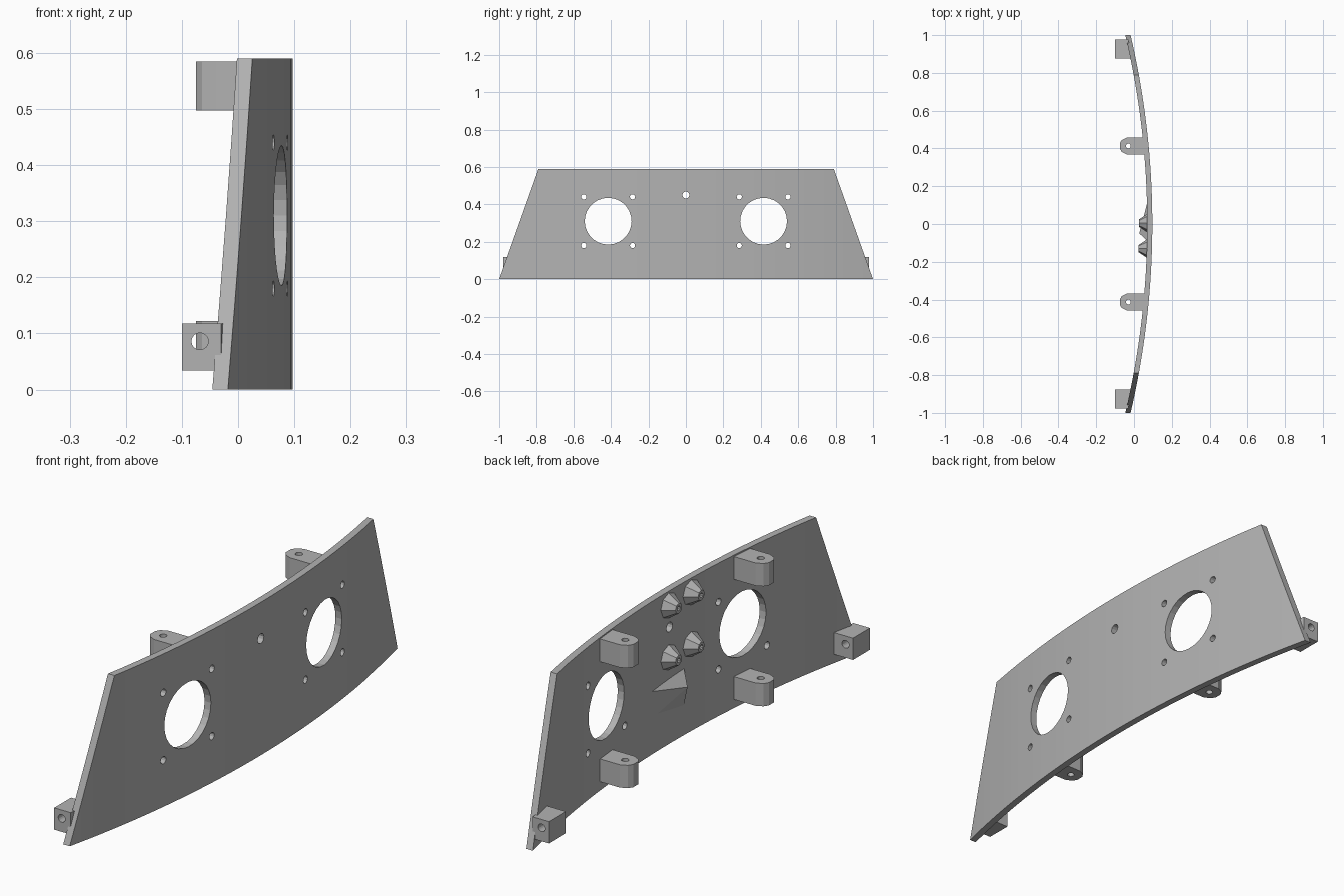
import bpy, bmesh, math
from mathutils import Matrix, Vector

if "Cube" in bpy.data.objects:
    bpy.data.objects.remove(bpy.data.objects["Cube"])

grey = bpy.data.materials.new("plain grey")
grey.use_nodes = True
COLOUR = (0.45, 0.45, 0.45, 1)
grey.diffuse_color = COLOUR
grey.node_tree.nodes["Principled BSDF"].inputs["Base Color"].default_value = COLOUR

RADIUS, CREST, THICK, HEIGHT = 4.4, 0.097, 0.027, 0.59
TURN = {"X": Matrix.Rotation(math.pi / 2, 4, "Y"),
        "Y": Matrix.Rotation(math.pi / 2, 4, "X"),
        "Z": Matrix.Identity(4)}


def arc_x(y, inset=0.0):
    """x of the curved panel at y, inset from its outer face."""
    r = RADIUS - inset
    return CREST - RADIUS + math.sqrt(r * r - y * y)


def make(name, bm):
    bmesh.ops.recalc_face_normals(bm, faces=bm.faces)
    mesh = bpy.data.meshes.new(name)
    bm.to_mesh(mesh)
    bm.free()
    mesh.materials.append(grey)
    obj = bpy.data.objects.new(name, mesh)
    bpy.context.collection.objects.link(obj)
    return obj


def cylinder(bm, centre, axis, r1, r2, depth, sides=16):
    bmesh.ops.create_cone(bm, cap_ends=True, segments=sides, radius1=r1, radius2=r2,
                          depth=depth, matrix=Matrix.Translation(centre) @ TURN[axis])


def prism(outline, z0, z1):
    bm = bmesh.new()
    face = bm.faces.new([bm.verts.new((x, y, z0)) for x, y in outline])
    new = bmesh.ops.extrude_face_region(bm, geom=[face])["geom"]
    bmesh.ops.translate(bm, vec=(0, 0, z1 - z0),
                        verts=[v for v in new if isinstance(v, bmesh.types.BMVert)])
    return bm


def drill(obj, holes):
    """Cut round holes: (centre, axis, radius, depth, sides)."""
    bm = bmesh.new()
    for centre, axis, r, depth, sides in holes:
        cylinder(bm, centre, axis, r, r, depth, sides)
    cutter = make("hole_cutter", bm)
    cutter.hide_render = True
    mod = obj.modifiers.new("holes", "BOOLEAN")
    mod.operation, mod.solver, mod.object = "DIFFERENCE", "EXACT", cutter
    bpy.context.view_layer.objects.active = obj
    bpy.ops.object.modifier_apply(modifier=mod.name)
    bpy.data.objects.remove(cutter)


# Curved panel, its ends trimmed by sloping planes
ys = [-1.05 + 2.1 * i / 40 for i in range(41)]
outline = [(arc_x(y), y) for y in ys] + [(arc_x(y, THICK), y) for y in reversed(ys)]
bm = prism(outline, 0, HEIGHT)
for side in (-1, 1):
    cut = bmesh.ops.bisect_plane(bm, geom=bm.verts[:] + bm.edges[:] + bm.faces[:],
                                 plane_co=(0, side, 0), plane_no=(0, side * HEIGHT, 0.21),
                                 clear_outer=True)["geom_cut"]
    bmesh.ops.holes_fill(bm, edges=[e for e in cut if isinstance(e, bmesh.types.BMEdge)])
panel = make("curved_panel", bm)

# Two large openings with four screw holes each, and a small centre hole
holes = [(Vector((0.08, 0, 0.45)), "X", 0.019, 0.3, 12)]
for side in (-1, 1):
    mid = Vector((0.05, side * 0.415, 0.31))
    holes.append((mid, "X", 0.125, 0.3, 28))
    for dy in (-0.13, 0.13):
        for dz in (-0.13, 0.13):
            holes.append((mid + Vector((0, dy, dz)), "X", 0.014, 0.3, 12))
drill(panel, holes)

# Lugs behind the panel: upper and lower pairs, bored vertically
half = [(0.062, 0.044), (-0.038, 0.044), (-0.064, 0.032), (-0.075, 0.015)]
lug_outline = half + [(x, -y) for x, y in reversed(half)]
for side, side_name in ((1, "back"), (-1, "front")):
    y0 = side * 0.413
    for z0, level in ((0.497, "upper"), (0.034, "lower")):
        lug = make(f"{level}_{side_name}_lug",
                   prism([(x, y + y0) for x, y in lug_outline], z0, z0 + 0.088))
        drill(lug, [(Vector((-0.03, y0, z0 + 0.044)), "Z", 0.013, 0.2, 16)])

    # End blocks, bored lengthwise
    near, far = side * 0.875, side * 0.978
    block = make(f"{side_name}_end_block",
                 prism([(-0.1, near), (-0.015, near), (-0.03, far), (-0.1, far)],
                       0.034, 0.118))
    drill(block, [(Vector((-0.068, side * 0.93, 0.086)), "Y", 0.015, 0.3, 16)])

# Four tapered screw bosses around the centre hole
for y in (0.005, -0.13):
    for z, level in ((0.535, "upper"), (0.335, "lower")):
        bm = bmesh.new()
        base = arc_x(y, THICK) + 0.005
        cylinder(bm, Vector((base - 0.024, y, z)), "X", 0.02, 0.052, 0.048, 8)
        boss = make(f"{level}_{'back' if y > 0 else 'front'}_boss", bm)
        drill(boss, [(Vector((base - 0.045, y, z)), "X", 0.009, 0.06, 10)])

# Faceted wedge below the bosses
bm = bmesh.new()
base = [bm.verts.new((0.072, y, z)) for y, z in
        ((0.12, 0.245), (-0.09, 0.26), (-0.09, 0.11), (0.08, 0.14))]
tip = bm.verts.new((0.028, -0.05, 0.21))
bm.faces.new(base)
for a, b in zip(base, base[1:] + base[:1]):
    bm.faces.new((a, b, tip))
make("rear_wedge", bm)
